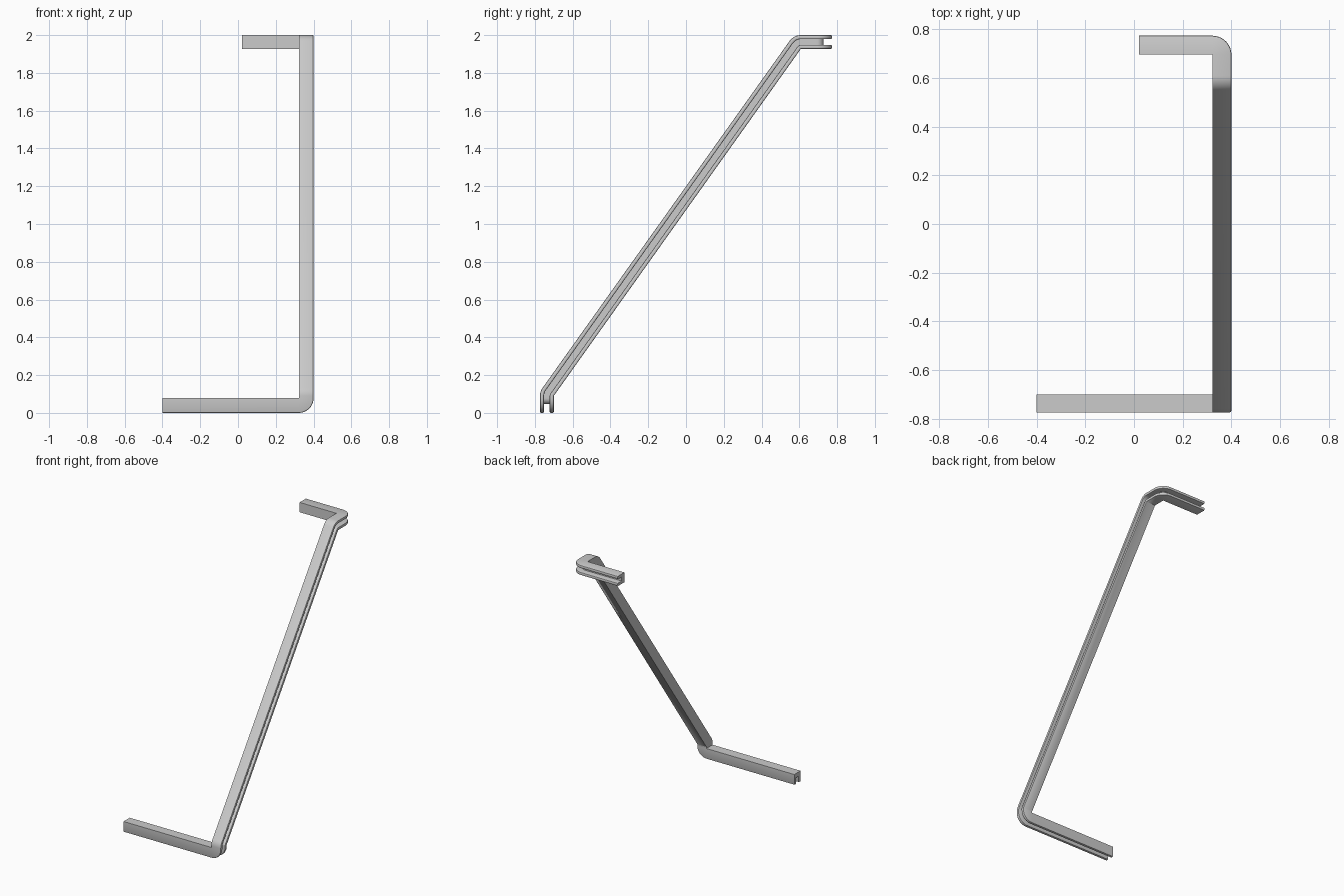
import bpy, bmesh
from math import sin, cos, pi, atan2
from mathutils import Vector

if "Cube" in bpy.data.objects:
    bpy.data.objects.remove(bpy.data.objects["Cube"])

W, D = 0.073, 0.078          # channel width and depth
LEG, SLOT = 0.0215, 0.046    # leg thickness and groove depth
XI = 0.40 - D                # inner face of the sloping run
Y0, Y1 = -0.773 + W, 0.773 - D
Z0, Z1 = D, 2.0 - W
LOW = Vector((XI, Y0, Z0 + 0.012))   # inner pivots of the two slope bends
HIGH = Vector((XI, 0.608, Z1))
STEPS = 10

# U-shaped section: a runs across the channel, b runs towards the open side
R = 0.006


def tip(a0, a1):
    return [(a0, D - R), (a0 + (a1 - a0) * 0.08, D - R * 0.3), (a0 + (a1 - a0) * 0.28, D),
            (a0 + (a1 - a0) * 0.72, D), (a0 + (a1 - a0) * 0.92, D - R * 0.3), (a1, D - R)]


profile = ([(0, 0)] + tip(0, LEG) + [(LEG, D - SLOT), (W - LEG, D - SLOT)]
           + tip(W - LEG, W) + [(W, 0)])

# Stations: inner edge point, open direction, side direction
X, Y, Z = Vector((1, 0, 0)), Vector((0, 1, 0)), Vector((0, 0, 1))
slope = atan2(HIGH.z - LOW.z, HIGH.y - LOW.y)
stations = [(Vector((-0.40, Y0, Z0)), -Z, -Y)]


def bend(point, d0, d1, s0, s1, t0=0.0, t1=pi / 2):
    for i in range(STEPS + 1):
        t = t0 + (t1 - t0) * i / STEPS
        stations.append((point, d0 * cos(t) + d1 * sin(t), s0 * cos(t) + s1 * sin(t))
                        if d0 != d1 and s0 != s1 else
                        (point, d0 if d0 == d1 else d0 * cos(t) + d1 * sin(t),
                         s0 if s0 == s1 else s0 * cos(t) + s1 * sin(t)))


bend(Vector((XI, Y0, Z0)), -Z, X, -Y, -Y)               # bottom corner
bend(LOW, X, X, -Y, Z, 0, pi / 2 - slope)               # upright to slope
bend(HIGH, X, X, -Y, Z, pi / 2 - slope, pi / 2)         # slope to level
bend(Vector((XI, Y1, Z1)), X, Y, Z, Z)                  # top corner
stations.append((Vector((0.02, Y1, Z1)), Y, Z))

# Sweep the section through all stations
bm = bmesh.new()
rings = [[bm.verts.new(o + s * a + d * b) for a, b in profile] for o, d, s in stations]
n = len(profile)
for r0, r1 in zip(rings, rings[1:]):
    for i in range(n):
        j = (i + 1) % n
        bm.faces.new((r0[i], r0[j], r1[j], r1[i]))
bm.faces.new(rings[0])
bm.faces.new(rings[-1][::-1])
bmesh.ops.remove_doubles(bm, verts=bm.verts[:], dist=1e-5)
bmesh.ops.recalc_face_normals(bm, faces=bm.faces[:])

mesh = bpy.data.meshes.new("bent_channel_rail")
bm.to_mesh(mesh)
bm.free()
rail = bpy.data.objects.new("bent_channel_rail", mesh)
bpy.context.collection.objects.link(rail)
bpy.context.view_layer.objects.active = rail
rail.select_set(True)
bpy.ops.object.shade_smooth_by_angle(angle=0.6)
